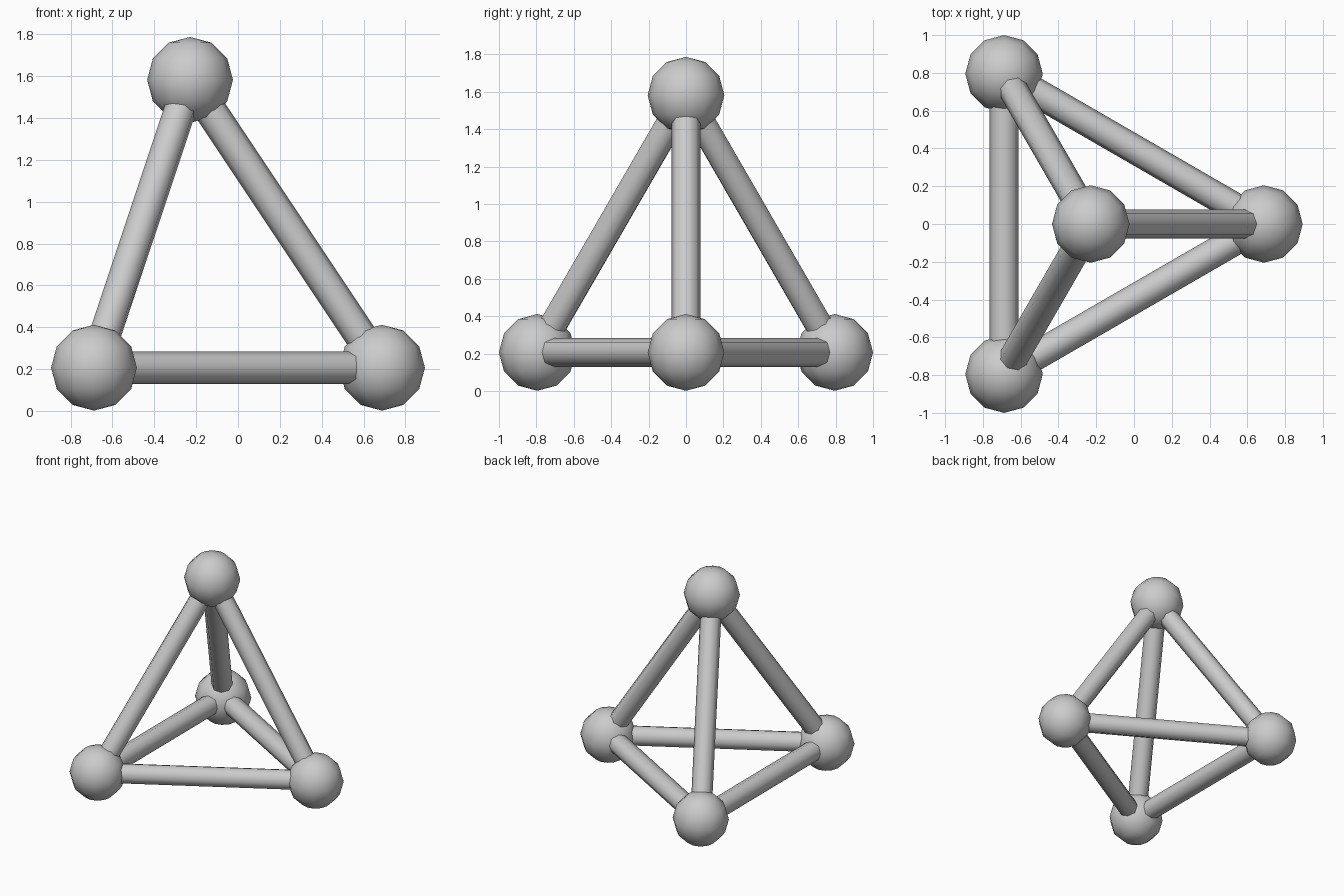
import bpy
from mathutils import Vector
from itertools import combinations

if "Cube" in bpy.data.objects:
    bpy.data.objects.remove(bpy.data.objects["Cube"])

BALL_R, ROD_R = 0.205, 0.077
corners = {
    "right": Vector((0.688, 0, 0.207)),
    "back_left": Vector((-0.688, 0.795, 0.207)),
    "front_left": Vector((-0.688, -0.795, 0.207)),
    "top": Vector((-0.229, 0, 1.582)),
}


def smooth(obj, name):
    obj.name = name
    for p in obj.data.polygons:
        p.use_smooth = len(p.vertices) < 5


# corner balls
for name, pos in corners.items():
    bpy.ops.mesh.primitive_uv_sphere_add(segments=12, ring_count=6, radius=BALL_R, location=pos)
    smooth(bpy.context.object, name + "_ball")

# connecting rods
for (na, a), (nb, b) in combinations(corners.items(), 2):
    d = b - a
    bpy.ops.mesh.primitive_cylinder_add(vertices=8, radius=ROD_R, depth=d.length, location=(a + b) / 2)
    rod = bpy.context.object
    rod.rotation_euler = d.to_track_quat('Z', 'Y').to_euler()
    smooth(rod, na + "_to_" + nb + "_rod")
